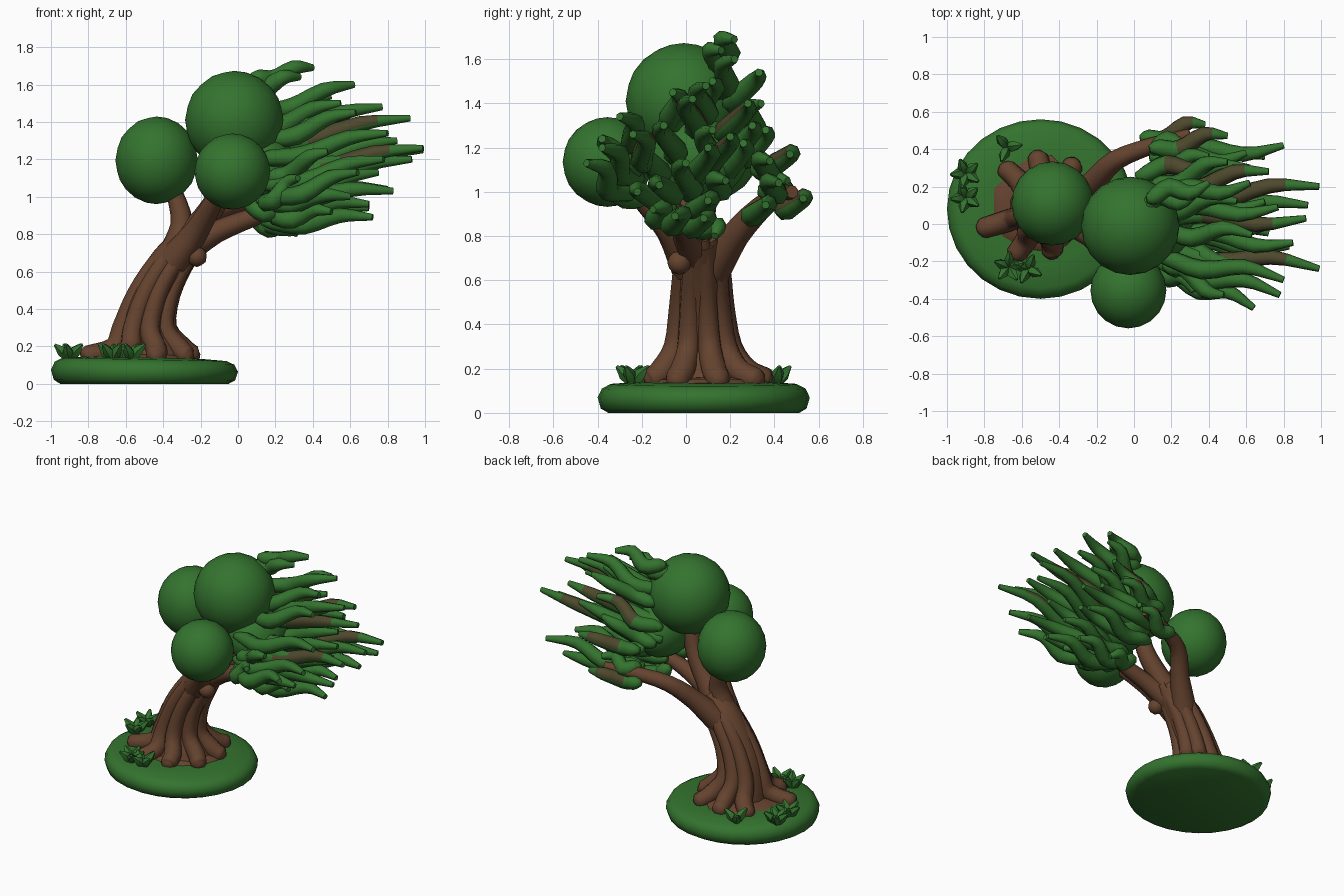
import bpy, bmesh, math, random
from mathutils import Vector

random.seed(4)
if "Cube" in bpy.data.objects:
    bpy.data.objects.remove(bpy.data.objects["Cube"])


def material(name, color):
    m = bpy.data.materials.new(name)
    m.use_nodes = True
    m.diffuse_color = (*color, 1)
    m.node_tree.nodes["Principled BSDF"].inputs["Base Color"].default_value = (*color, 1)
    return m


GREEN = material("leaf green", (0.034, 0.172, 0.028))
BROWN = material("bark brown", (0.13, 0.056, 0.028))
OLIVE = material("olive bark", (0.075, 0.066, 0.026))


def finish(bm, name, mats, angle=50):
    bmesh.ops.recalc_face_normals(bm, faces=bm.faces)
    mesh = bpy.data.meshes.new(name)
    bm.to_mesh(mesh)
    bm.free()
    for m in mats:
        mesh.materials.append(m)
    ob = bpy.data.objects.new(name, mesh)
    bpy.context.collection.objects.link(ob)
    bpy.ops.object.select_all(action="DESELECT")
    ob.select_set(True)
    bpy.context.view_layer.objects.active = ob
    bpy.ops.object.shade_smooth_by_angle(angle=math.radians(angle))


def smooth_path(pts, radii, steps):
    """Catmull-Rom curve through the points, with matching radii."""
    p = [Vector(q) for q in pts]
    p = [2 * p[0] - p[1]] + p + [2 * p[-1] - p[-2]]
    path, rad = [], []
    for i in range(1, len(p) - 2):
        a, b, c, d = p[i - 1:i + 3]
        for s in range(steps):
            t = s / steps
            path.append(0.5 * (2 * b + (c - a) * t + (2 * a - 5 * b + 4 * c - d) * t * t
                               + (3 * b - a - 3 * c + d) * t ** 3))
            rad.append(radii[i - 1] * (1 - t) + radii[i] * t)
    return path + [p[-2]], rad + [radii[-1]]


def tube(bm, pts, radii, sides=7, steps=3, patch=False):
    """Sweep a tapering closed tube; patch marks a bare stretch on its upper side."""
    path, rad = smooth_path(pts, radii, steps)
    last = len(path) - 1
    rings, side = [], None
    for i, (c, r) in enumerate(zip(path, rad)):
        d = (path[min(i + 1, last)] - path[max(i - 1, 0)]).normalized()
        if side is None:
            side = d.orthogonal()
        side = (side - d * side.dot(d)).normalized()
        up = d.cross(side)
        rings.append([bm.verts.new(c + r * (math.cos(a) * side + math.sin(a) * up))
                      for a in (math.tau * k / sides for k in range(sides))])
    for i in range(last):
        for k in range(sides):
            j = (k + 1) % sides
            f = bm.faces.new((rings[i][k], rings[i][j], rings[i + 1][j], rings[i + 1][k]))
            out = f.calc_center_median() - (path[i] + path[i + 1]) / 2
            if patch and 0.45 < i / last < 0.8 and out.z > 0:
                f.material_index = 1
    bm.faces.new(rings[0][::-1])
    bm.faces.new(rings[-1])


def ball(name, centre, radius, mat, scale=(1, 1, 1), detail=3):
    bm = bmesh.new()
    bmesh.ops.create_icosphere(bm, subdivisions=detail, radius=radius)
    bmesh.ops.scale(bm, vec=scale, verts=bm.verts)
    bmesh.ops.translate(bm, vec=centre, verts=bm.verts)
    finish(bm, name, [mat])


def disc(name, centre, profile, mat, stretch, sides=28, wobble=0.0, slope=0.0):
    """Closed turned shape from a (radius, height) profile, its upper part sloping along x."""
    bm = bmesh.new()
    vary = [1 + random.uniform(-wobble, wobble) for _ in range(sides)]
    rings = []
    for r, z in profile:
        ring = []
        for k in range(sides):
            a = math.tau * k / sides
            x, y = r * vary[k] * math.cos(a), r * vary[k] * stretch * math.sin(a)
            ring.append(bm.verts.new((centre[0] + x, centre[1] + y, z * (1 - slope * x))))
        rings.append(ring)
    for lo, hi in zip(rings, rings[1:]):
        for k in range(sides):
            j = (k + 1) % sides
            bm.faces.new((lo[k], lo[j], hi[j], hi[k]))
    bm.faces.new(rings[0][::-1])
    bm.faces.new(rings[-1])
    finish(bm, name, [mat])


# Ground
disc("grass_base", (-0.5, 0.08),
     [(0.45, 0), (0.485, 0.02), (0.5, 0.07), (0.48, 0.11), (0.44, 0.13), (0.3, 0.14)],
     GREEN, 0.96, slope=0.15)
disc("root_mound", (-0.49, 0.1), [(0.27, 0.13), (0.25, 0.15), (0.18, 0.165)], BROWN, 0.95, 18, 0.1)

# Trunk core
SPINE = [(-0.48, 0.08, 0.13), (-0.5, 0.075, 0.3), (-0.45, 0.07, 0.48),
         (-0.355, 0.07, 0.65), (-0.24, 0.06, 0.79)]
bm = bmesh.new()
tube(bm, SPINE, [0.2, 0.145, 0.125, 0.115, 0.09], 12, 4)
finish(bm, "trunk", [BROWN])

# Roots that climb the trunk as flutes
bm = bmesh.new()
for deg, reach in ((15, 0.27), (55, 0.3), (95, 0.29), (132, 0.3),
                   (198, 0.34), (240, 0.29), (283, 0.25), (330, 0.26)):
    a = math.radians(deg)
    out = Vector((math.cos(a), math.sin(a), 0))
    base = Vector((-0.49, 0.08, 0.14))
    pts = [base + out * (reach + 0.02), base + out * (reach - 0.01) + Vector((0, 0, 0.01))]
    for c, r in zip(SPINE, (0.19, 0.125, 0.1, 0.085, 0.06)):
        pts.append(Vector(c) + out * r + Vector((0, 0, 0.06 if r == 0.19 else 0)))
    tube(bm, pts, [0.025, 0.055, 0.06, 0.055, 0.05, 0.047, 0.03], 8, 3)
finish(bm, "roots", [BROWN], 75)
ball("trunk_knot", (-0.22, -0.03, 0.68), 0.055, BROWN, detail=2)

# Main branches
BRANCHES = {
    "right_branch": ([(-0.33, 0.05, 0.7), (-0.3, 0.07, 0.86), (-0.34, 0.1, 1.02), (-0.4, 0.11, 1.15)],
                     [0.09, 0.06, 0.045, 0.04]),
    "front_branch": ([(-0.34, 0.02, 0.66), (-0.22, -0.07, 0.82), (-0.13, -0.2, 0.97), (-0.05, -0.33, 1.1)],
                     [0.09, 0.065, 0.05, 0.04]),
    "top_branch": ([(-0.32, 0.06, 0.7), (-0.18, 0.04, 0.88), (-0.08, 0.02, 1.05), (-0.02, 0, 1.3)],
                   [0.1, 0.07, 0.06, 0.05]),
    "left_branch": ([(-0.3, 0.04, 0.7), (-0.12, 0.0, 0.81), (0.08, -0.02, 0.89), (0.3, 0, 0.96)],
                    [0.08, 0.06, 0.05, 0.03]),
    "back_branch": ([(-0.36, 0.1, 0.62), (-0.22, 0.22, 0.8), (-0.1, 0.34, 0.93), (0.1, 0.42, 0.98),
                     (0.3, 0.48, 1.0)], [0.09, 0.065, 0.055, 0.045, 0.03]),
}
for name, (pts, radii) in BRANCHES.items():
    bm = bmesh.new()
    tube(bm, pts, radii, 8, 3)
    finish(bm, name, [BROWN])

# Round foliage
ball("top_foliage", (-0.02, -0.01, 1.41), 0.263, GREEN)
ball("right_foliage", (-0.435, 0.11, 1.195), 0.225, GREEN, (0.98, 1, 1.04))
ball("front_foliage", (-0.03, -0.355, 1.135), 0.203, GREEN)
ball("inner_foliage", (0.14, 0.04, 1.15), 0.2, GREEN, (0.9, 1.2, 0.95))

# Windswept strands: root x, sideways spread, rise, number with bare patches, tips
GROUPS = {
    "upper_strands": (0.06, 0.6, 0.15, 2, [
        (0.72, 0.28, 1.4), (0.92, 0.03, 1.42), (0.62, 0.22, 1.6), (0.77, 0.09, 1.48),
        (0.5, 0.33, 1.54), (0.63, -0.06, 1.45), (0.55, 0.12, 1.5)]),
    "crest_strands": (0.04, 0.6, 0.05, 0, [(0.4, 0.22, 1.69), (0.33, 0.16, 1.64)]),
    "rear_strands": (0.0, 0.75, 0.14, 1, [
        (0.46, 0.34, 1.4), (0.62, 0.3, 1.3), (0.5, 0.26, 1.22), (0.4, 0.36, 1.28)]),
    "middle_strands": (0.12, 0.55, 0.14, 2, [
        (0.99, -0.24, 1.26), (0.99, 0.2, 1.25), (0.93, 0.1, 1.2), (0.8, -0.3, 1.34),
        (0.85, -0.1, 1.3), (0.7, 0.12, 1.28), (0.6, -0.2, 1.2), (0.78, -0.38, 1.2),
        (0.48, -0.38, 1.24), (0.64, -0.45, 1.13), (0.32, -0.36, 1.1), (0.75, 0.0, 1.13)]),
    "lower_strands": (0.1, 0.55, 0.02, 0, [
        (0.83, -0.12, 1.03), (0.72, -0.05, 0.89), (0.55, 0.08, 0.88), (0.6, -0.22, 1.0),
        (0.62, 0.18, 1.05), (0.5, -0.15, 0.92), (0.7, 0.1, 0.96)]),
    "drooping_strands": (0.06, 0.6, -0.1, 0, [(0.32, 0.13, 0.8), (0.3, -0.12, 0.88)]),
    "back_strands": (0.06, 0.85, 0.03, 2, [
        (0.38, 0.53, 0.97), (0.5, 0.47, 1.17), (0.34, 0.46, 1.05), (0.8, 0.42, 1.04),
        (0.7, 0.36, 0.94), (0.6, 0.38, 1.14)]),
}
for name, (root_x, spread, rise, bare, tips) in GROUPS.items():
    bm = bmesh.new()
    for n, tip in enumerate(tips):
        tip = Vector(tip)
        root = Vector((root_x + random.uniform(-0.03, 0.06), tip.y * spread, tip.z - rise))
        sway = random.choice((-1, 1)) * 0.03
        pts = [root] + [root.lerp(tip, t) + Vector((0, s * sway, z))
                        for t, s, z in ((0.12, 0, -0.01), (0.38, 1, -0.03), (0.7, -1, 0.015))] + [tip]
        tube(bm, pts, [0.022, 0.046, 0.053, 0.042, 0.018], 7, 3, n < bare)
    finish(bm, name, [GREEN, OLIVE], 75)

# Grass tufts
bm = bmesh.new()
for x, y, count in ((-0.9, 0.27, 5), (-0.9, 0.14, 5), (-0.67, -0.23, 5), (-0.57, -0.24, 4), (-0.68, 0.41, 3)):
    for k in range(count):
        a = math.tau * k / count + x * 9
        out = Vector((math.cos(a), math.sin(a), 0))
        base = Vector((x, y, 0.125))
        tube(bm, [base, base + out * 0.04 + Vector((0, 0, 0.05)), base + out * 0.08 + Vector((0, 0, 0.085))],
             [0.02, 0.03, 0.008], 5, 2)
finish(bm, "grass_tufts", [GREEN], 50)
